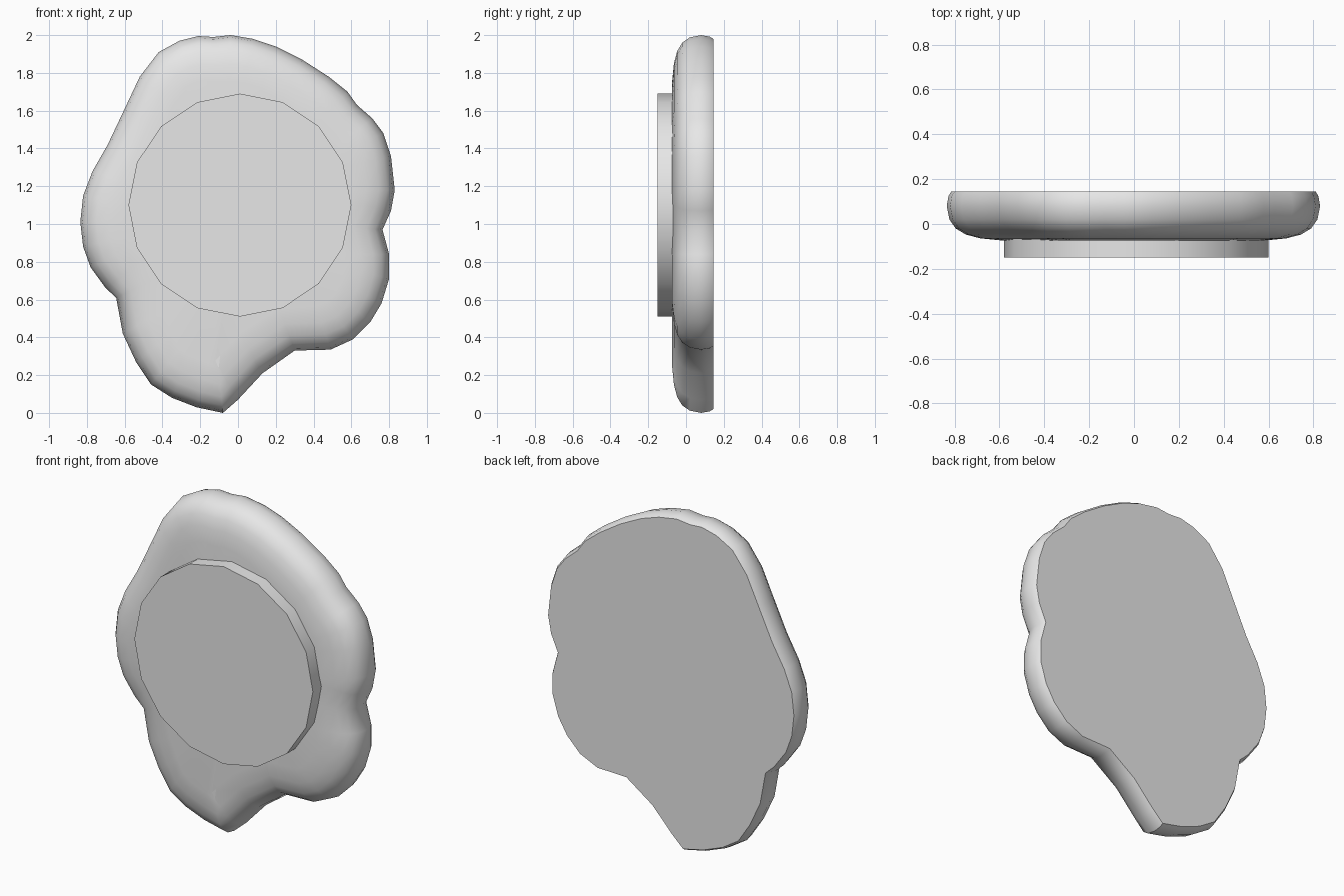
import bpy, bmesh, math
from mathutils import Vector

cube = bpy.data.objects.get("Cube")
if cube:
    bpy.data.objects.remove(cube, do_unlink=True)

grey = bpy.data.materials.new("plain grey")
grey.use_nodes = True
grey.diffuse_color = (0.8, 0.8, 0.8, 1)
grey.node_tree.nodes["Principled BSDF"].inputs["Base Color"].default_value = (0.8, 0.8, 0.8, 1)

CENTRE = Vector((0.01, 1.1))

# Outline of the poured blob, clockwise from the top (x, z)
OUTLINE = [Vector(p) for p in (
    (-.04, 2), (.08, 1.98), (.2, 1.94), (.34, 1.87), (.48, 1.78), (.58, 1.7),
    (.63, 1.63), (.71, 1.56), (.77, 1.48), (.81, 1.36), (.83, 1.18), (.81, 1.07),
    (.765, .97), (.8, .84), (.8, .71), (.76, .58), (.7, .48), (.61, .39),
    (.49, .335), (.3, .33), (.13, .21), (0, .07), (-.08, 0), (-.22, .03),
    (-.35, .08), (-.46, .15), (-.54, .27), (-.61, .42), (-.645, .61), (-.7, .66),
    (-.78, .77), (-.82, .88), (-.835, 1.01), (-.82, 1.15), (-.77, 1.28), (-.69, 1.42),
    (-.6, 1.61), (-.52, 1.78), (-.42, 1.91), (-.31, 1.97), (-.21, 1.995), (-.13, 1.99))]

# Rounded edge from back to front (inset, y)
EDGE = ((.02, .145), (.008, .125), (0, .08), (.012, .02), (.04, -.02),
        (.085, -.047), (.15, -.064), (.24, -.073))


def finish(bm, name):
    """Turn a bmesh into a smooth-shaded object with the shared material."""
    bmesh.ops.recalc_face_normals(bm, faces=bm.faces)
    mesh = bpy.data.meshes.new(name)
    bm.to_mesh(mesh)
    bm.free()
    mesh.materials.append(grey)
    obj = bpy.data.objects.new(name, mesh)
    bpy.context.collection.objects.link(obj)
    bpy.ops.object.select_all(action="DESELECT")
    obj.select_set(True)
    bpy.context.view_layer.objects.active = obj
    bpy.ops.object.shade_smooth_by_angle(angle=math.radians(40))
    return obj


def inward(i):
    """Blend of the outline's inner normal and the direction to the centre."""
    n = len(OUTLINE)
    t = OUTLINE[(i + 1) % n] - OUTLINE[i - 1]
    normal = Vector((t.y, -t.x)).normalized()
    radial = (CENTRE - OUTLINE[i]).normalized()
    return (normal + radial * 0.5).normalized()


# Blob: rings stepping in from the outline, capped front and back
bm = bmesh.new()
rings = []
for inset, y in EDGE:
    ring = []
    for i, p in enumerate(OUTLINE):
        q = p + inward(i) * inset
        ring.append(bm.verts.new((q.x, y, q.y)))
    rings.append(ring)
n = len(OUTLINE)
for a, b in zip(rings, rings[1:]):
    for i in range(n):
        j = (i + 1) % n
        bm.faces.new((a[i], a[j], b[j], b[i]))
bm.faces.new(rings[0])
front_hub = bm.verts.new((CENTRE.x, -.07, CENTRE.y))
for i in range(n):
    bm.faces.new((rings[-1][i], rings[-1][(i + 1) % n], front_hub))
finish(bm, "wax_blob")

# Stamped disc: sixteen-sided plate on the front
bm = bmesh.new()
bmesh.ops.create_cone(bm, cap_ends=True, segments=16, radius1=.59, radius2=.59, depth=.1)
for v in bm.verts:
    x, y, z = v.co
    v.co = (x + CENTRE.x, z - .1, y + CENTRE.y)
finish(bm, "front_disc")
